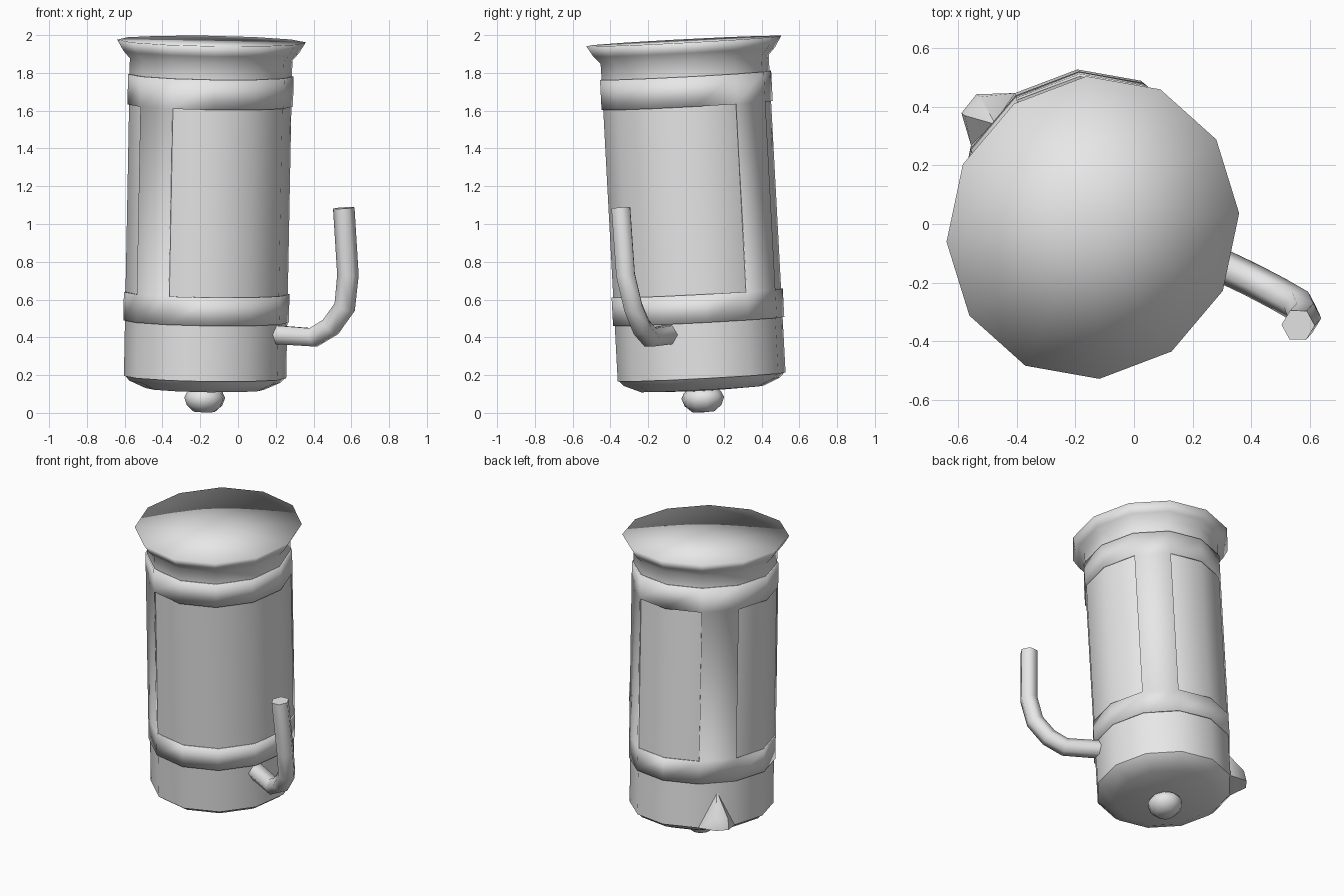
import bpy, bmesh
from math import cos, sin, radians
from mathutils import Matrix, Vector

old = bpy.data.objects.get("Cube")
if old:
    bpy.data.objects.remove(old)

grey = bpy.data.materials.new("plain_grey")
grey.use_nodes = True
grey.diffuse_color = (0.8, 0.8, 0.8, 1)
grey.node_tree.nodes["Principled BSDF"].inputs["Base Color"].default_value = (0.8, 0.8, 0.8, 1)

SIDES = 12
SQUASH = 0.94  # slightly oval section, narrow along the handle

# The jug rests upside down on its knob, leaning a little
axis = Vector((0.034, -0.095, 1.78))
LEAN = (Matrix.Translation((-0.178, 0.093, 0))
        @ Vector((0, 0, 1)).rotation_difference(axis).to_matrix().to_4x4()
        @ Matrix.Rotation(radians(-26), 4, "Z"))


def ring_point(r, z, k, sides=SIDES):
    a = 2 * 3.14159265 * k / sides
    return Vector((r * SQUASH * cos(a), r * sin(a), z))


def finish(name, bm, matrix=LEAN, angle=180):
    bmesh.ops.recalc_face_normals(bm, faces=bm.faces)
    mesh = bpy.data.meshes.new(name)
    bm.to_mesh(mesh)
    bm.free()
    mesh.materials.append(grey)
    obj = bpy.data.objects.new(name, mesh)
    bpy.context.collection.objects.link(obj)
    obj.matrix_world = matrix
    bpy.ops.object.select_all(action="DESELECT")
    obj.select_set(True)
    bpy.context.view_layer.objects.active = obj
    bpy.ops.object.shade_smooth_by_angle(angle=radians(angle))
    return obj


def lathe(name, profile, sides=SIDES, angle=180):
    """Spin a (radius, height) profile; zero radius closes an end with a fan."""
    bm = bmesh.new()
    rings = []
    for r, z in profile:
        count = sides if r else 1
        rings.append([bm.verts.new(ring_point(r, z, k, sides)) for k in range(count)])
    for low, high in zip(rings, rings[1:]):
        for k in range(sides):
            n = (k + 1) % sides
            quad = [low[k % len(low)], low[n % len(low)],
                    high[n % len(high)], high[k % len(high)]]
            bm.faces.new(list(dict.fromkeys(quad)))
    return finish(name, bm, angle=angle)


# Vessel wall, flared foot, lid and knob
lathe("vessel", [(0.452, 0.19), (0.452, 0.48), (0.452, 1.63), (0.452, 1.80)])
lathe("flared_foot", [(0.452, 1.79), (0.453, 1.875), (0.49, 1.915), (0.525, 1.972), (0, 1.972)])
lathe("lid", [(0, 0.115), (0.33, 0.127), (0.42, 0.165), (0.45, 0.195), (0, 0.2)], angle=50)
lathe("knob", [(0, 0.003), (0.06, 0.006), (0.1, 0.04), (0.115, 0.08), (0.1, 0.11), (0.06, 0.14)], 10)

# Frame: two bands joined by three upright strips
bm = bmesh.new()
levels = [0.485, 0.635, 1.63, 1.79]
grid = [[bm.verts.new(ring_point(0.461, z, k)) for k in range(SIDES)] for z in levels]
for row in range(3):
    for k in range(SIDES):
        if row != 1 or k in (2, 5, 8):
            n = (k + 1) % SIDES
            bm.faces.new([grid[row][k], grid[row][n], grid[row + 1][n], grid[row + 1][k]])
frame = finish("frame", bm, angle=40)
solid = frame.modifiers.new("thickness", "SOLIDIFY")
solid.thickness = 0.012
solid.offset = -1

# Pouring spout on the rim, in line with one strip
bm = bmesh.new()
spots = [ring_point(0.452, 0.19, 5), ring_point(0.452, 0.19, 6),
         Vector((-0.39, 0.11, 0.42)), Vector((-0.37, 0.1, 0.19))]
for y, x in ((0.085, -0.503), (0.165, -0.485)):
    spots += [Vector((x, y, 0.2)), Vector((x + 0.012, y, 0.27))]
for p in spots:
    bm.verts.new(p)
bmesh.ops.convex_hull(bm, input=bm.verts)
finish("spout", bm, angle=50)

# Bent tube handle
curve = bpy.data.curves.new("handle", "CURVE")
curve.dimensions = "3D"
curve.bevel_depth = 0.057
curve.bevel_resolution = 1
curve.use_fill_caps = True
path = [(0.18, -0.085, 0.415), (0.4, -0.19, 0.4), (0.49, -0.237, 0.455),
        (0.565, -0.28, 0.56), (0.582, -0.32, 0.73), (0.56, -0.345, 1.085)]
spline = curve.splines.new("POLY")
spline.points.add(len(path) - 1)
for point, co in zip(spline.points, path):
    point.co = (*co, 1)
spline.use_smooth = True
curve.materials.append(grey)
handle = bpy.data.objects.new("handle", curve)
bpy.context.collection.objects.link(handle)
